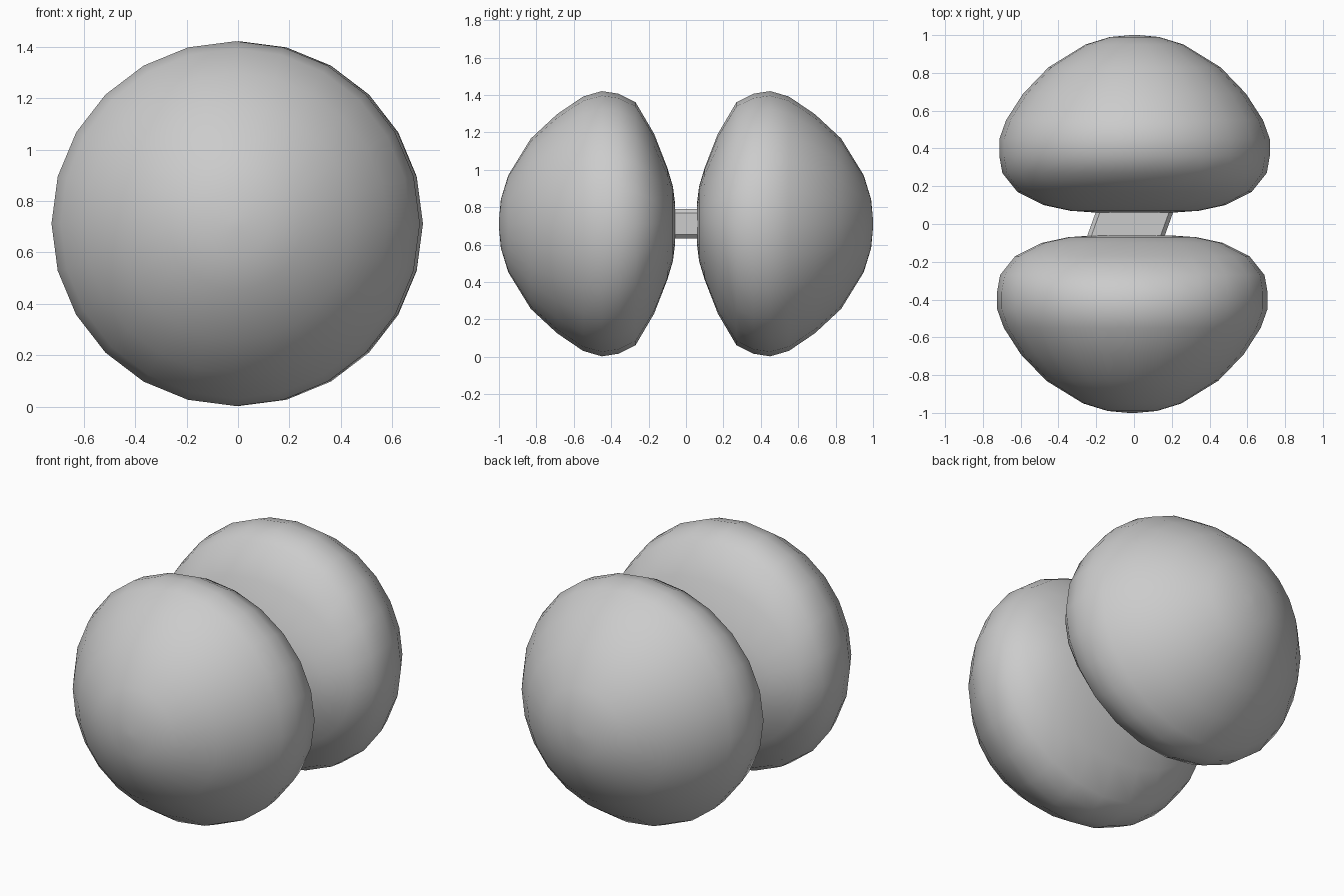
import bpy, bmesh, math

cube = bpy.data.objects.get("Cube")
if cube:
    bpy.data.objects.remove(cube, do_unlink=True)

grey = bpy.data.materials.new("plain grey")
grey.use_nodes = True
colour = (0.6, 0.6, 0.6, 1)
grey.diffuse_color = colour
grey.node_tree.nodes["Principled BSDF"].inputs["Base Color"].default_value = colour

SEGMENTS = 24
MID_Z = 0.712
# distance from the middle, half width, half height of each ring
RINGS = [(0.06, 0.2, 0.12), (0.07, 0.34, 0.2), (0.1, 0.48, 0.3),
         (0.17, 0.62, 0.48), (0.27, 0.7, 0.65), (0.36, 0.716, 0.695),
         (0.45, 0.716, 0.709), (0.55, 0.68, 0.68), (0.69, 0.59, 0.585),
         (0.83, 0.455, 0.455), (0.95, 0.26, 0.26), (0.99, 0.13, 0.13)]


def skin(name, loops, smooth):
    """Join matching loops of points into a closed, capped surface."""
    bm = bmesh.new()
    rows = [[bm.verts.new(p) for p in loop] for loop in loops]
    n = len(rows[0])
    for a, b in zip(rows, rows[1:]):
        for i in range(n):
            j = (i + 1) % n
            bm.faces.new((a[i], a[j], b[j], b[i]))
    bm.faces.new(rows[0])
    bm.faces.new(rows[-1])
    bmesh.ops.recalc_face_normals(bm, faces=bm.faces)
    mesh = bpy.data.meshes.new(name)
    bm.to_mesh(mesh)
    bm.free()
    mesh.materials.append(grey)
    for f in mesh.polygons:
        f.use_smooth = smooth
    obj = bpy.data.objects.new(name, mesh)
    bpy.context.collection.objects.link(obj)
    return obj


def dome(name, side, shift):
    """Half shell: round outside, gently elliptical inner face."""
    loops = []
    for y, rx, rz in RINGS + [(1.0, 0.02, 0.02)]:
        loops.append([(shift + rx * math.sin(t), side * y, MID_Z + rz * math.cos(t))
                      for t in (math.tau * i / SEGMENTS for i in range(SEGMENTS))])
    return skin(name, loops, True)


dome("front_half", -1, -0.009)
dome("back_half", 1, 0.003)


# Slightly slanted axle with chamfered corners
def axle_section(y):
    w, h, c = 0.205, 0.08, 0.022
    x = -0.02 + 0.36 * y
    corners = [(w, h - c), (w - c, h), (c - w, h), (-w, h - c),
               (-w, c - h), (c - w, -h), (w - c, -h), (w, c - h)]
    return [(x + px, y, MID_Z + pz) for px, pz in corners]


skin("axle", [axle_section(-0.085), axle_section(0.085)], False)
